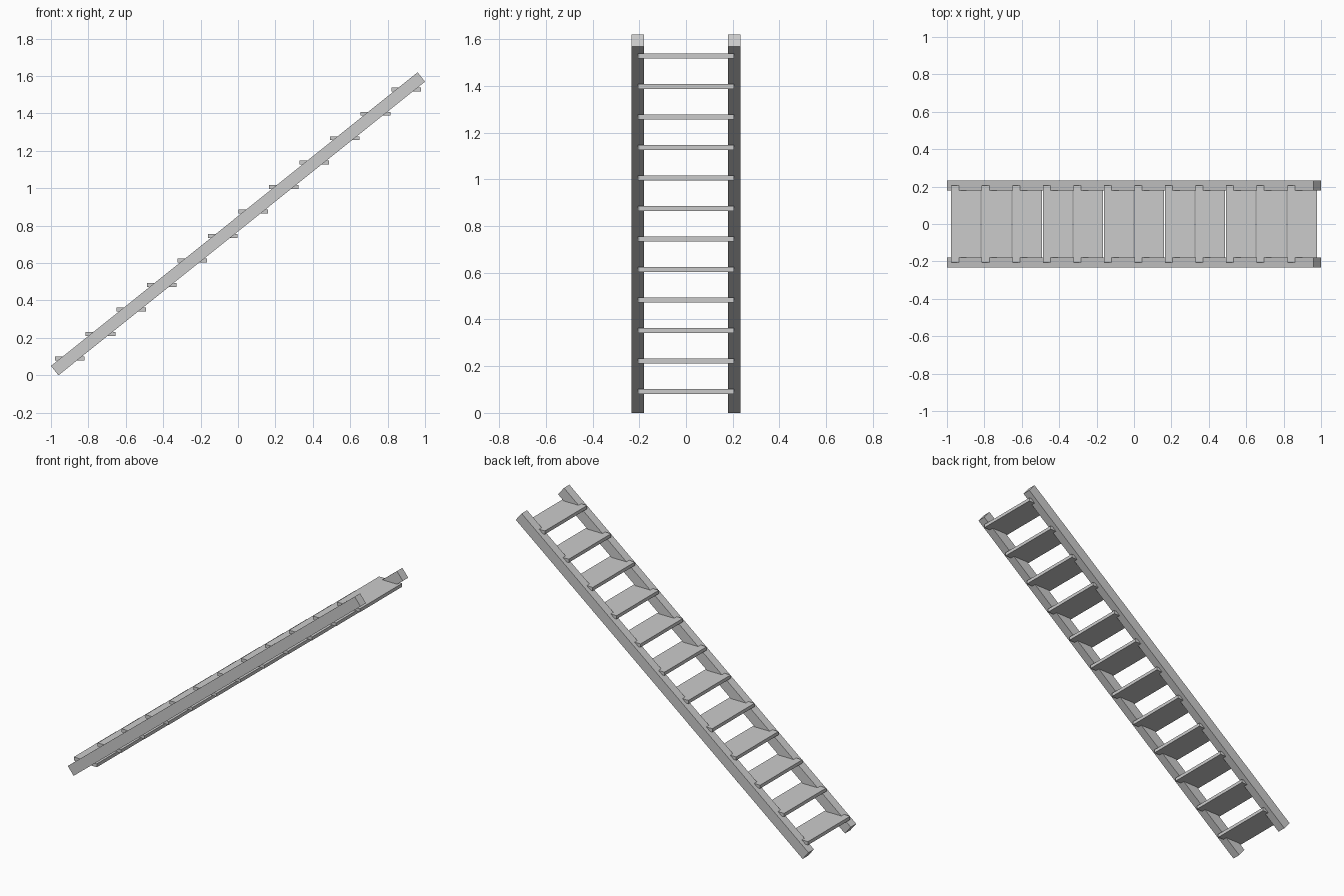
import bpy
import math

default_cube = bpy.data.objects.get("Cube")
if default_cube:
    bpy.data.objects.remove(default_cube, do_unlink=True)

SLOPE = math.atan2(1.57, 1.96)
MID_Z = 0.81
TREADS = 12

grey = bpy.data.materials.new("light grey")
grey.use_nodes = True
colour = (0.6, 0.6, 0.6, 1)
grey.diffuse_color = colour
grey.node_tree.nodes["Principled BSDF"].inputs["Base Color"].default_value = colour


def box(name, size, centre, tilt=0.0):
    """Add a flat-shaded box, pitched about the y axis."""
    bpy.ops.mesh.primitive_cube_add(size=1, location=centre)
    obj = bpy.context.object
    obj.name = name
    obj.scale = size
    obj.rotation_euler.y = -tilt
    obj.data.materials.append(grey)
    return obj


# Two sloping side rails with square-cut ends
for side, sign in (("left", 1), ("right", -1)):
    box(f"side_rail_{side}", (2.511, 0.053, 0.064),
        (0, sign * 0.2063, MID_Z), SLOPE)

# Level treads, evenly spaced up the slope and let into the rails
for i in range(TREADS):
    t = 2 * i / (TREADS - 1) - 1
    box(f"tread_{i + 1}", (0.158, 0.412, 0.021),
        (t * 0.8985, 0, MID_Z + t * 0.719))
